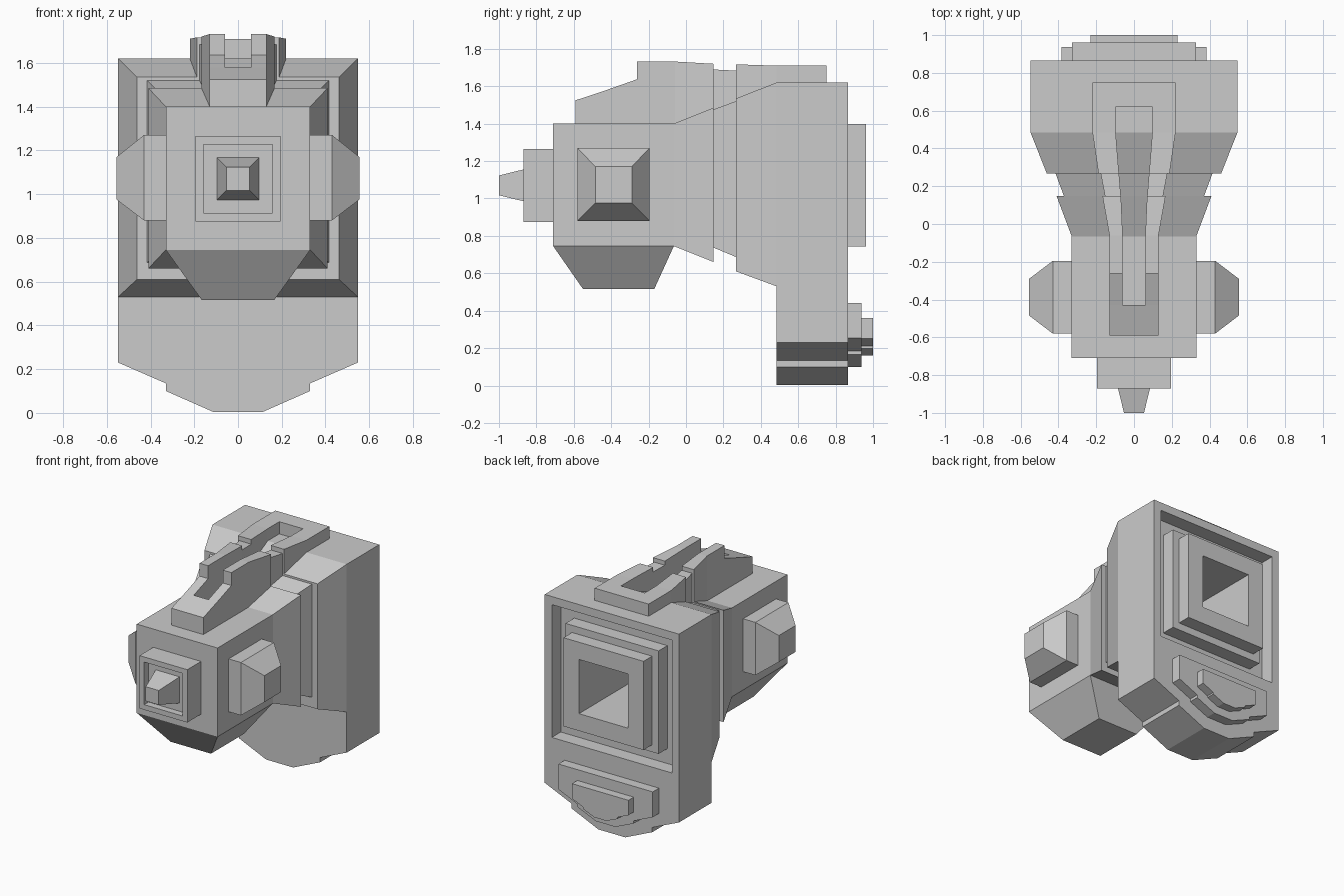
import bpy, bmesh

if "Cube" in bpy.data.objects:
    bpy.data.objects.remove(bpy.data.objects["Cube"])

CZ = 1.07  # height of the main axis


def loft(name, rings, start=True, end=True, mirror=False):
    """Skin a list of equal-length rings, optionally adding the x-mirrored copy."""
    bm = bmesh.new()
    for s in ((1, -1) if mirror else (1,)):
        vs = [[bm.verts.new((s * x, y, z)) for x, y, z in r] for r in rings]
        n = len(vs[0])
        for a, b in zip(vs, vs[1:]):
            for i in range(n):
                j = (i + 1) % n
                bm.faces.new((a[i], a[j], b[j], b[i]))
        if start:
            bm.faces.new(vs[0][::-1])
        if end:
            bm.faces.new(vs[-1])
    bmesh.ops.recalc_face_normals(bm, faces=bm.faces)
    me = bpy.data.meshes.new(name)
    bm.to_mesh(me)
    bm.free()
    ob = bpy.data.objects.new(name, me)
    bpy.context.collection.objects.link(ob)
    return ob


def ry(y, x0, x1, z0, z1):
    return [(x0, y, z0), (x1, y, z0), (x1, y, z1), (x0, y, z1)]


def sq(y, h):
    return ry(y, -h, h, CZ - h, CZ + h)


def rx(x, y0, y1, z0, z1):
    return [(x, y0, z0), (x, y1, z0), (x, y1, z1), (x, y0, z1)]


def rz(z, x, y0, y1):
    return [(-x, y0, z), (x, y0, z), (x, y1, z), (-x, y1, z)]


def prism(name, half, y0, y1):
    """Extrude a half outline, mirrored across x, along y."""
    pts = half + [(-x, z) for x, z in reversed(half)]
    return loft(name, [[(x, y, z) for x, z in pts] for y in (y0, y1)])


def cut(ob, y0, y1, h):
    """Cut a square pocket around the main axis and apply it."""
    cutter = loft("cutter", [sq(y0, h), sq(y1, h)])
    cutter.hide_render = True
    m = ob.modifiers.new("pocket", 'BOOLEAN')
    m.object, m.operation, m.solver = cutter, 'DIFFERENCE', 'EXACT'
    dg = bpy.context.evaluated_depsgraph_get()
    me = bpy.data.meshes.new_from_object(ob.evaluated_get(dg))
    ob.modifiers.clear()
    ob.data = me
    bpy.data.objects.remove(cutter)


# Front body with flared rear end
loft("front_body", [ry(-.71, -.33, .33, .745, 1.4), ry(-.065, -.33, .33, .745, 1.4),
                    ry(.148, -.41, .41, .66, 1.485)])
# Collar between the two housings
loft("collar", [ry(.145, -.37, .37, .738, 1.475), ry(.272, -.417, .417, .685, 1.522)])
# Tapered chin
loft("chin", [rz(.745, .33, -.71, -.065), rz(.515, .165, -.55, -.17)])
# Square muzzle with pocket, and tapered nozzle
loft("muzzle", [sq(-.71, .195), sq(-.87, .195), sq(-.87, .157), sq(-.82, .157)])
loft("nozzle", [sq(-.82, .097), sq(-1.0, .053)])
# Side pods
loft("side_pods", [rx(.33, -.58, -.195, .88, 1.27), rx(.43, -.58, -.195, .88, 1.27),
                   rx(.555, -.485, -.29, .975, 1.17)], mirror=True)

# Rear housing: flare and tall plate with stepped lower edge
flare = loft("rear_flare", [ry(.268, -.462, .462, .61, 1.535), ry(.485, -.548, .548, .53, 1.62)])
plate = prism("rear_plate", [(.548, 1.62), (.548, .23), (.33, .135), (.33, .10), (.11, .003)],
              .485, .865)
cut(plate, .76, 1.1, .49)
cut(plate, .2, 1.1, .203)
cut(flare, .3, 1.1, .203)
# Stepped rear socket with a deep square hole
loft("rear_socket", [sq(.76, .38), sq(.862, .38), sq(.862, .327), sq(.962, .327),
                     sq(.962, .2), sq(.302, .2)], start=False)
# Stacked lower rear pads
prism("rear_pad", [(.385, .44), (.385, .253), (.23, .185), (.23, .165), (.08, .10)], .86, .938)
prism("rear_pad_cap", [(.23, .36), (.23, .25), (.14, .21), (.14, .198), (.05, .16)], .93, 1.0)

# Top rail: front ramp, paired arms, collar links, rear loop
loft("rail_ramp", [ry(-.59, -.13, .13, 1.39, 1.525), ry(-.43, -.13, .13, 1.39, 1.578)])
loft("rail_front_arms", [ry(-.43, .06, .13, 1.39, 1.578), ry(-.263, .06, .13, 1.39, 1.637),
                         ry(-.263, .06, .13, 1.39, 1.732), ry(-.06, .06, .13, 1.39, 1.732),
                         ry(.148, .069, .167, 1.45, 1.72)], mirror=True)
loft("rail_links", [ry(.14, .069, .152, 1.45, 1.69), ry(.275, .08, .178, 1.5, 1.683)], mirror=True)
loft("rail_rear_arms", [ry(.268, .08, .188, 1.5, 1.717), ry(.485, .097, .22, 1.6, 1.71),
                        ry(.62, .097, .22, 1.6, 1.71)], mirror=True)
loft("rail_rear_bar", [ry(.62, -.22, .22, 1.6, 1.71), ry(.75, -.22, .22, 1.6, 1.71)])
